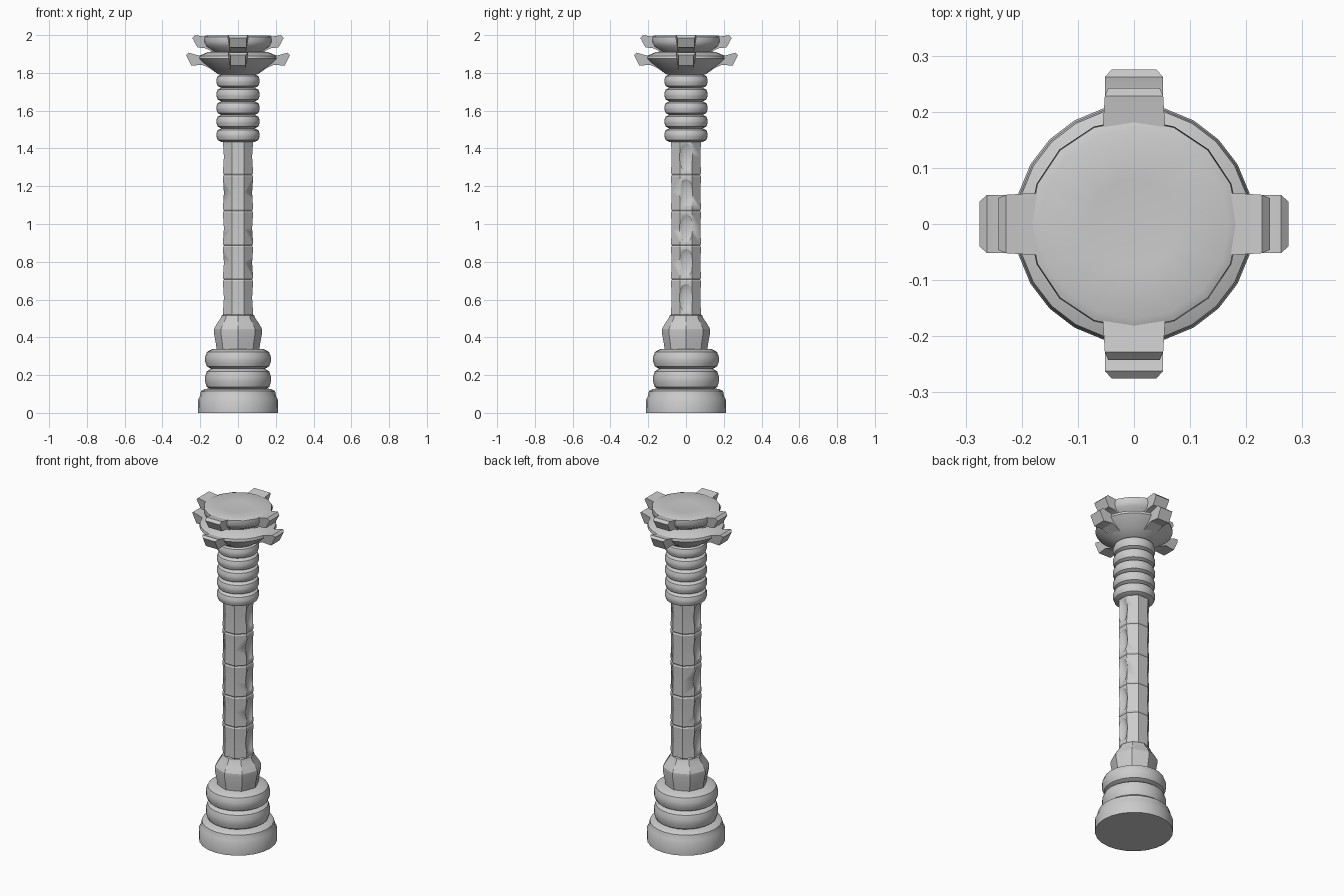
import bpy, bmesh
from math import cos, sin, pi

if "Cube" in bpy.data.objects:
    bpy.data.objects.remove(bpy.data.objects["Cube"])


def finish(name, bm, angle=40):
    bmesh.ops.recalc_face_normals(bm, faces=bm.faces)
    me = bpy.data.meshes.new(name)
    bm.to_mesh(me)
    bm.free()
    ob = bpy.data.objects.new(name, me)
    bpy.context.collection.objects.link(ob)
    bpy.ops.object.select_all(action='DESELECT')
    ob.select_set(True)
    bpy.context.view_layer.objects.active = ob
    bpy.ops.object.shade_smooth_by_angle(angle=angle * pi / 180)
    return ob


def lathe(name, profile, sides=24, flute=0.0, angle=40, turn=0.0):
    """Stack (radius, z) rings; flute pulls every second vertex inward."""
    bm = bmesh.new()
    rings = []
    for r, z in profile:
        ring = []
        for i in range(sides):
            a = turn + 2 * pi * i / sides
            rr = r * (1 - flute * (i % 2))
            ring.append(bm.verts.new((rr * cos(a), rr * sin(a), z)))
        rings.append(ring)
    for lo, hi in zip(rings, rings[1:]):
        for i in range(sides):
            j = (i + 1) % sides
            bm.faces.new((lo[i], lo[j], hi[j], hi[i]))
    bm.faces.new(rings[0][::-1])
    bm.faces.new(rings[-1])
    return finish(name, bm, angle)


def ring_profile(z0, z1, r_in, r_out, flat=0.25):
    """Rounded moulding between z0 and z1."""
    h = z1 - z0
    mid = r_in + (r_out - r_in) * 0.75
    return [(r_in, z0), (mid, z0 + h * 0.14), (r_out, z0 + h * (0.5 - flat / 2)),
            (r_out, z0 + h * (0.5 + flat / 2)), (mid, z1 - h * 0.14), (r_in, z1)]


def tabs(name, side):
    """Four tabs from a side outline of (radius, z, half_width) points."""
    bm = bmesh.new()
    for k in range(4):
        c, s = round(cos(k * pi / 2)), round(sin(k * pi / 2))
        left, right = [], []
        for r, z, w in side:
            left.append(bm.verts.new((r * c - w * s, r * s + w * c, z)))
            right.append(bm.verts.new((r * c + w * s, r * s - w * c, z)))
        n = len(side)
        bm.faces.new(left)
        bm.faces.new(right[::-1])
        for i in range(n):
            j = (i + 1) % n
            bm.faces.new((left[i], right[i], right[j], left[j]))
    return finish(name, bm, 30)


# Base plinth and two rounded mouldings
lathe("plinth", [(0.212, 0), (0.213, 0.065), (0.203, 0.085), (0.196, 0.115),
                 (0.175, 0.127), (0.13, 0.13)])
lathe("lower_base_ring", ring_profile(0.122, 0.235, 0.14, 0.174))
lathe("upper_base_ring", ring_profile(0.23, 0.338, 0.135, 0.174))

# Leafy bulb above the base
lathe("leaf_bulb", [(0.112, 0.325), (0.116, 0.36), (0.128, 0.425), (0.127, 0.445),
                    (0.11, 0.475), (0.092, 0.5), (0.087, 0.515), (0.07, 0.525)],
      sides=16, flute=0.06, angle=25)

# Eight-sided shaft made of five drums with shallow seams
seams = [0.515, 0.705, 0.885, 1.07, 1.26, 1.45]
shaft_profile = []
for a, b in zip(seams, seams[1:]):
    shaft_profile += [(0.081, a), (0.0855, a + 0.008), (0.083, (a + b) / 2), (0.0855, b - 0.008)]
shaft_profile.append((0.081, seams[-1]))
shaft = lathe("shaft", shaft_profile, sides=8, angle=25, turn=pi / 8)

# Oval hollows carved into the left and right faces of each drum
bm = bmesh.new()
for a, b in zip(seams, seams[1:]):
    for side in (-1, 1):
        ball = bmesh.ops.create_uvsphere(bm, u_segments=12, v_segments=8, radius=1)
        bmesh.ops.scale(bm, verts=ball["verts"], vec=(0.03, 0.045, 0.085))
        bmesh.ops.translate(bm, verts=ball["verts"], vec=(side * 0.093, 0, (a + b) / 2))
cutter = finish("hollow_cutter", bm)
cutter.hide_render = True
cut = shaft.modifiers.new("hollows", 'BOOLEAN')
cut.operation = 'DIFFERENCE'
cut.solver = 'EXACT'
cut.object = cutter
bpy.ops.object.select_all(action='DESELECT')
shaft.select_set(True)
bpy.context.view_layer.objects.active = shaft
bpy.ops.object.modifier_apply(modifier="hollows")
bpy.data.objects.remove(cutter)

# Neck: five stacked rings
neck = []
for i in range(5):
    z = 1.435 + i * 0.0715
    part = ring_profile(z, z + 0.0715, 0.088, 0.115, 0.2)
    neck += part if i == 0 else part[1:]
lathe("neck_rings", neck + [(0.07, 1.80)])

# Capital: two flared dishes, each with four tabs
lathe("lower_dish", [(0.07, 1.785), (0.105, 1.793), (0.15, 1.825), (0.19, 1.855), (0.21, 1.875),
                     (0.207, 1.89), (0.16, 1.91), (0.12, 1.915)])
tabs("lower_tabs", [(0.12, 1.81, 0.04), (0.19, 1.843, 0.042), (0.247, 1.838, 0.04),
                    (0.275, 1.895, 0.04), (0.262, 1.907, 0.052), (0.20, 1.89, 0.052),
                    (0.12, 1.91, 0.05)])
lathe("upper_dish", [(0.115, 1.895), (0.135, 1.915), (0.175, 1.94), (0.188, 1.965),
                     (0.186, 1.99), (0.17, 1.997), (0.08, 1.99)], sides=16, angle=35)
tabs("upper_tabs", [(0.12, 1.905, 0.042), (0.17, 1.93, 0.044), (0.215, 1.935, 0.044),
                    (0.242, 1.985, 0.046), (0.228, 2.0, 0.052), (0.18, 1.992, 0.055),
                    (0.12, 1.985, 0.05)])
